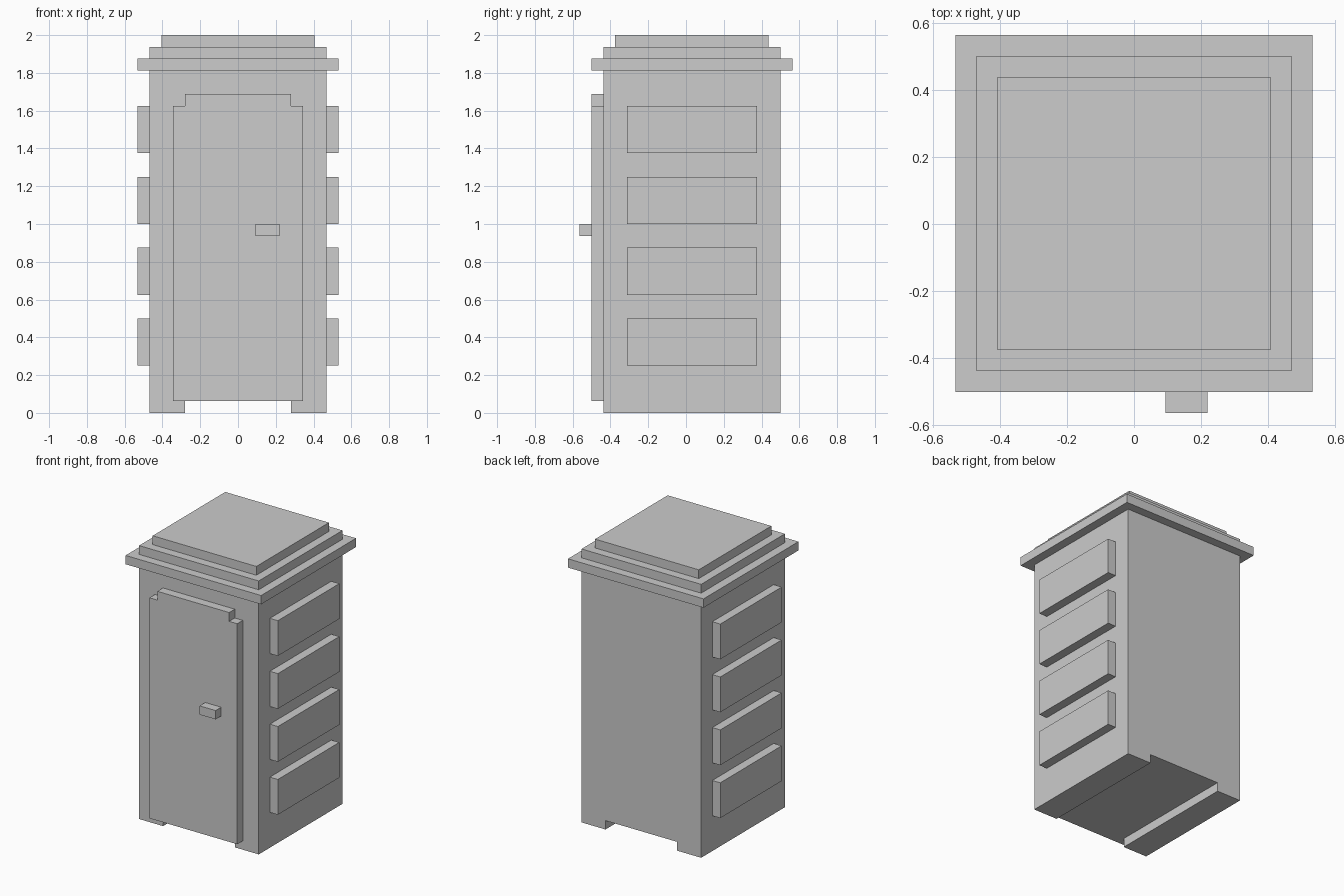
import bpy
import bmesh

cube = bpy.data.objects.get("Cube")
if cube:
    bpy.data.objects.remove(cube, do_unlink=True)

U = 1 / 16  # modelling unit

# Single flat colour
grey = bpy.data.materials.new("light_grey")
grey.use_nodes = True
colour = (0.604, 0.604, 0.604, 1)
grey.diffuse_color = colour
grey.node_tree.nodes["Principled BSDF"].inputs["Base Color"].default_value = colour


def extrude_profile(name, half, y0, y1):
    """Mirror a right-hand (x, z) outline across x = 0 and extrude it along y."""
    outline = half + [(-x, z) for x, z in reversed(half)]
    bm = bmesh.new()
    face = bm.faces.new([bm.verts.new((x * U, y0 * U, z * U)) for x, z in outline])
    result = bmesh.ops.extrude_face_region(bm, geom=[face])
    verts = [v for v in result["geom"] if isinstance(v, bmesh.types.BMVert)]
    bmesh.ops.translate(bm, verts=verts, vec=(0, (y1 - y0) * U, 0))
    bmesh.ops.recalc_face_normals(bm, faces=bm.faces)
    mesh = bpy.data.meshes.new(name)
    bm.to_mesh(mesh)
    bm.free()
    mesh.materials.append(grey)
    obj = bpy.data.objects.new(name, mesh)
    bpy.context.collection.objects.link(obj)
    return obj


def box(name, x0, x1, y0, y1, z0, z1):
    half = (x1 - x0) / 2
    obj = extrude_profile(name, [(half, z0), (half, z1)], y0, y1)
    obj.location.x = (x0 + x1) / 2 * U
    return obj


# Cabin body standing on two runners
extrude_profile("cabin_body", [(4.5, 1), (4.5, 0), (7.5, 0), (7.5, 29)], -7, 8)

# Door with stepped top corners, and its handle
extrude_profile("door", [(5.5, 1), (5.5, 26), (4.5, 26), (4.5, 27)], -8, -7)
box("door_handle", 1.5, 3.5, -9, -8, 15, 16)

# Three shrinking roof tiers
for i, name in enumerate(("roof_eave", "roof_middle", "roof_top")):
    box(name, i - 8.5, 8.5 - i, i - 8, 9 - i, 29 + i, 30 + i)

# Raised vent panels on both sides
for i in range(4):
    z = 4 + 6 * i
    box(f"left_vent_{i + 1}", 7.5, 8.5, -5, 6, z, z + 4)
    box(f"right_vent_{i + 1}", -8.5, -7.5, -5, 6, z, z + 4)
